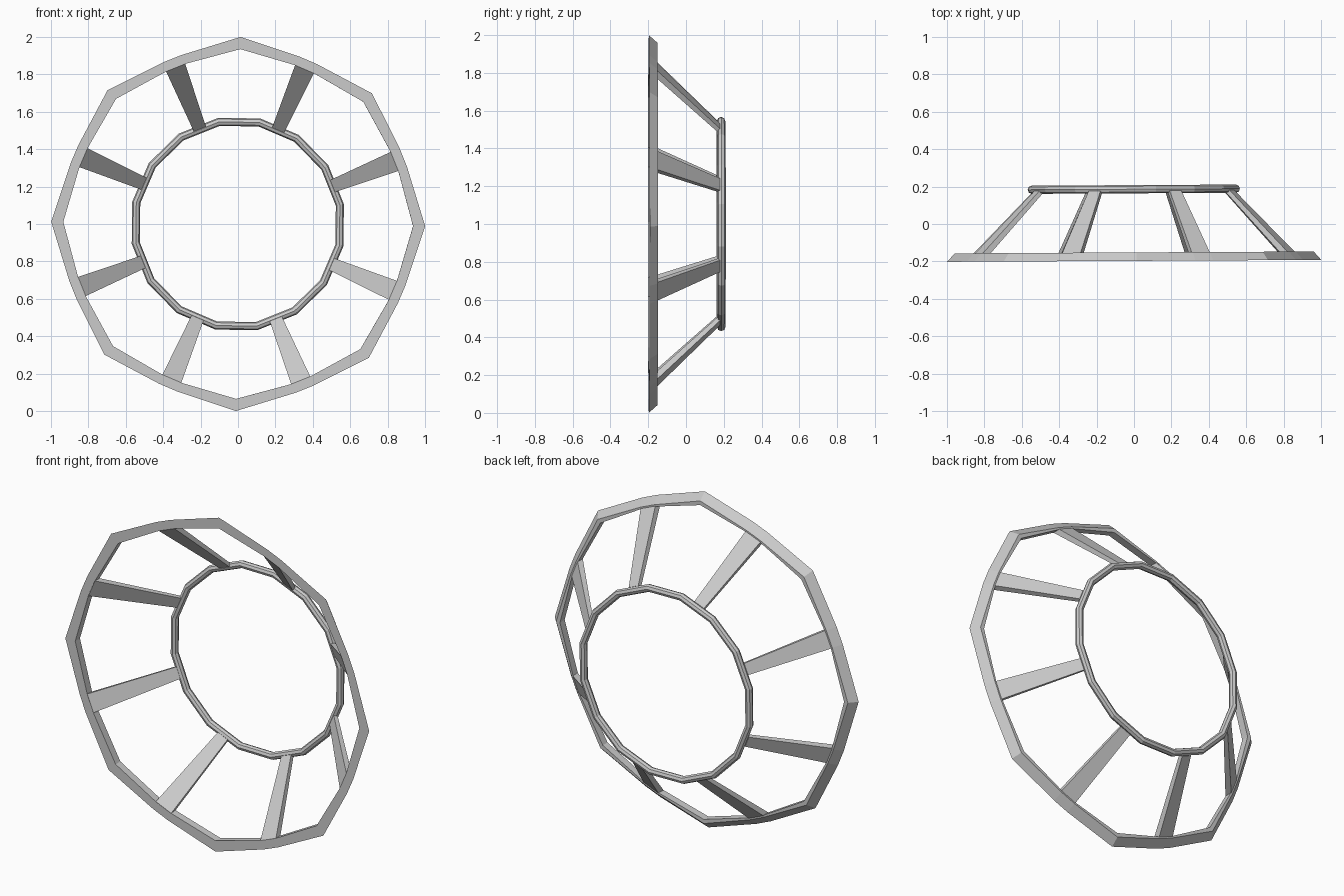
import bpy, bmesh
from math import sin, cos, tau, radians

if "Cube" in bpy.data.objects:
    bpy.data.objects.remove(bpy.data.objects["Cube"])

TWIST = radians(-0.7)      # slight roll of the whole wheel
YAW = radians(0.3)         # slight turn about z
FRONT, BACK = -0.197, -0.152
RING_Y = 0.186


def point(r, a, y, side=0.0):
    """Polar point in the xz plane, shifted sideways along the tangent."""
    a += TWIST
    return (r * cos(a) - side * sin(a), y, r * sin(a) + side * cos(a))


def make_object(name, loops, closed):
    """Skin a list of equal-length vertex loops."""
    bm = bmesh.new()
    rows = [[bm.verts.new(p) for p in loop] for loop in loops]
    n, m = len(rows), len(rows[0])
    for i in range(n if closed else n - 1):
        a, b = rows[i], rows[(i + 1) % n]
        for j in range(m):
            k = (j + 1) % m
            bm.faces.new((a[j], a[k], b[k], b[j]))
    if not closed:
        bm.faces.new(rows[0])
        bm.faces.new(rows[-1][::-1])
    bmesh.ops.recalc_face_normals(bm, faces=bm.faces)
    mesh = bpy.data.meshes.new(name)
    bm.to_mesh(mesh)
    bm.free()
    ob = bpy.data.objects.new(name, mesh)
    ob.location.z = 1.0
    ob.rotation_euler.z = YAW
    bpy.context.collection.objects.link(ob)
    return ob


# Outer rim: eight corners, with two extra corners at each spoke
rim = []
for i in range(8):
    base = i * tau / 8
    for offset, outer, inner in ((0, 1.0, 0.935), (19.4, 0.953, 0.902), (25.6, 0.953, 0.902)):
        a = base + radians(offset)
        rim.append([point(outer, a, FRONT), point(outer - 0.04, a, BACK),
                    point(inner, a, BACK), point(inner, a, FRONT)])
make_object("outer_rim", rim, True)

# Tapered spokes sloping from the rim back to the inner ring
for i in range(8):
    a = (i + 0.5) * tau / 8
    ends = []
    for y, r_out, r_in, half in ((FRONT + 0.001, 0.948, 0.90, 0.055), (0.178, 0.565, 0.533, 0.034)):
        ends.append([point(r_out, a, y, -half), point(r_out, a, y, half),
                     point(r_in, a, y, half), point(r_in, a, y, -half)])
    make_object(f"spoke_{i + 1}", ends, False)

# Inner ring: sixteen-sided hoop with an octagonal tube
hoop = []
for i in range(16):
    a = (i + 0.5) * tau / 16
    hoop.append([point(0.555 + 0.022 * cos(t), a, RING_Y + 0.022 * sin(t))
                 for t in (j * tau / 8 for j in range(8))])
make_object("inner_ring", hoop, True)
